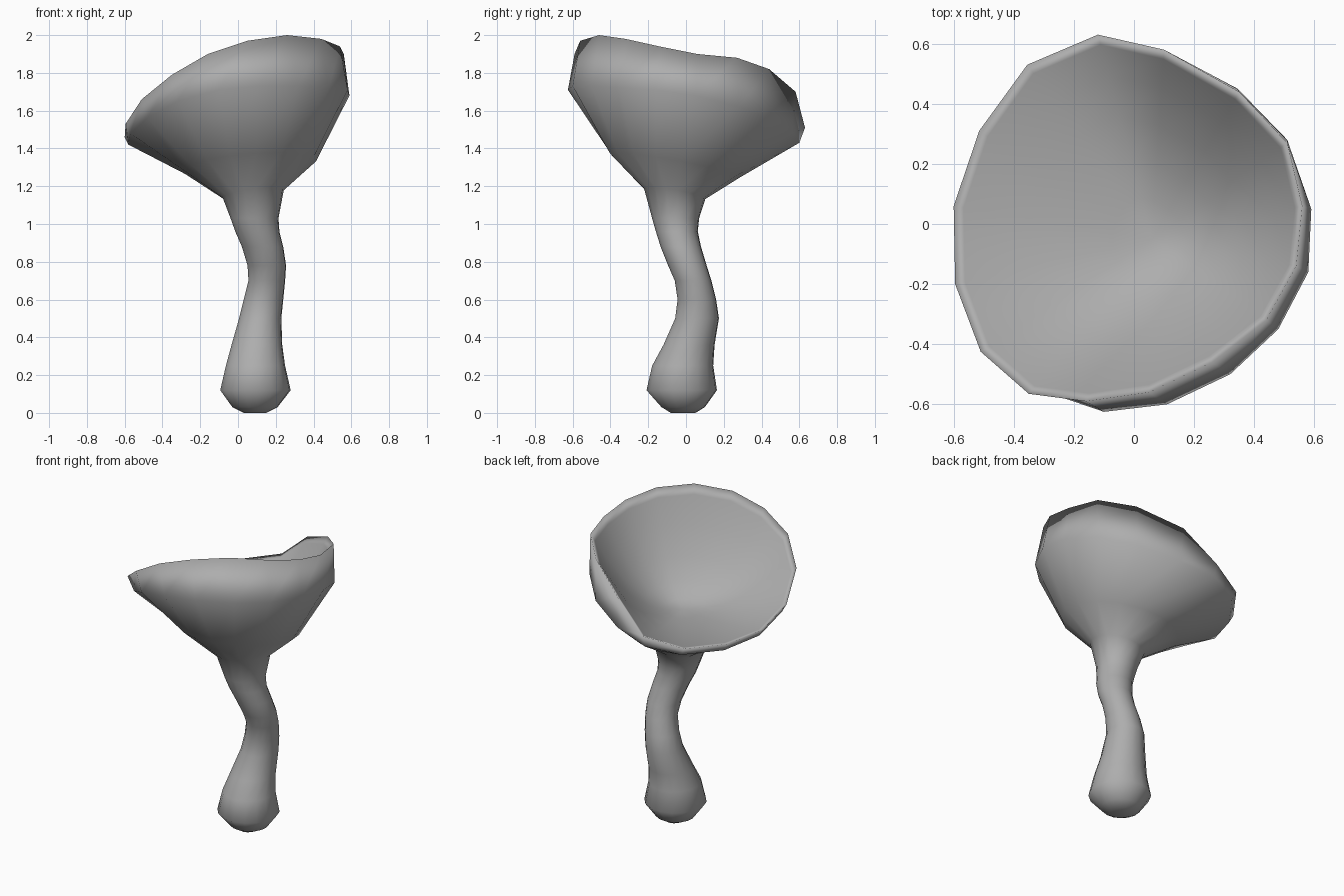
import bpy, bmesh, math

SIDES = 16
ANGLES = [math.radians(6 + 22.5 * i) for i in range(SIDES)]


def ring(cx, cy, z, rx, ry, sx=0.0, sy=0.0):
    """Elliptical ring lying on a plane with slopes sx, sy."""
    pts = []
    for a in ANGLES:
        dx, dy = rx * math.cos(a), ry * math.sin(a)
        pts.append((cx + dx, cy + dy, z + sx * dx + sy * dy))
    return pts


# Stem: x range, y range and height of each ring, bottom to top
STEM = [
    (0.03, 0.15, -0.08, 0.05, 0.0),
    (-0.03, 0.21, -0.13, 0.10, 0.03),
    (-0.095, 0.28, -0.21, 0.165, 0.12),
    (-0.065, 0.25, -0.18, 0.145, 0.25),
    (-0.035, 0.235, -0.12, 0.152, 0.36),
    (0.005, 0.23, -0.058, 0.175, 0.50),
    (0.03, 0.24, -0.045, 0.16, 0.60),
    (0.055, 0.25, -0.06, 0.135, 0.70),
    (0.05, 0.255, -0.095, 0.11, 0.78),
    (0.02, 0.24, -0.135, 0.08, 0.88),
    (-0.015, 0.22, -0.16, 0.063, 0.96),
    (-0.04, 0.215, -0.18, 0.07, 1.03),
]
rings = [ring((x0 + x1) / 2, (y0 + y1) / 2, z, (x1 - x0) / 2, (y1 - y0) / 2)
         for x0, x1, y0, y1, z in STEM]

# Underside of the cap: neck and flare
rings.append(ring(0.08, -0.06, 1.16, 0.163, 0.163, 0.13, -0.16))
rings.append(ring(0.06, -0.06, 1.31, 0.355, 0.345, 0.08, -0.18))

# Widest edge of the cap
EDGE = [
    (0.59, 0.05, 1.68), (0.51, 0.28, 1.62), (0.345, 0.45, 1.55), (0.11, 0.56, 1.48),
    (-0.12, 0.60, 1.43), (-0.33, 0.52, 1.40), (-0.49, 0.30, 1.39), (-0.58, 0.06, 1.42),
    (-0.57, -0.19, 1.48), (-0.48, -0.40, 1.56), (-0.32, -0.55, 1.65), (-0.10, -0.625, 1.71),
    (0.11, -0.60, 1.73), (0.32, -0.50, 1.73), (0.48, -0.35, 1.72), (0.58, -0.16, 1.71),
]
rings.append(EDGE)

# Wavy tilted lip
LIP = [
    (0.56, 0.06, 1.90), (0.51, 0.27, 1.88), (0.35, 0.44, 1.82), (0.10, 0.58, 1.70),
    (-0.12, 0.63, 1.51), (-0.355, 0.53, 1.45), (-0.515, 0.31, 1.44), (-0.60, 0.06, 1.46),
    (-0.595, -0.20, 1.53), (-0.51, -0.425, 1.66), (-0.35, -0.565, 1.79), (-0.16, -0.59, 1.90),
    (0.05, -0.56, 1.97), (0.26, -0.46, 2.00), (0.44, -0.32, 1.98), (0.54, -0.14, 1.94),
]
rings.append(LIP)

# Hollow bowl inside the cap
CX, CY, CZ = 0.06, -0.05, 1.38
for f in (0.95, 0.8, 0.6, 0.4, 0.2):
    rings.append([(CX + (x - CX) * f, CY + (y - CY) * f, CZ + (z - CZ) * f ** 2)
                  for x, y, z in LIP])

# Skin all rings into one continuous mushroom
bm = bmesh.new()
loops = [[bm.verts.new(p) for p in r] for r in rings]
for lo, hi in zip(loops, loops[1:]):
    for i in range(SIDES):
        j = (i + 1) % SIDES
        bm.faces.new((lo[i], lo[j], hi[j], hi[i]))
bm.faces.new(loops[0][::-1])
centre = bm.verts.new((CX, CY, CZ))
for i in range(SIDES):
    bm.faces.new((loops[-1][i], loops[-1][(i + 1) % SIDES], centre))
bmesh.ops.recalc_face_normals(bm, faces=bm.faces)
for face in bm.faces:
    face.smooth = True

mesh = bpy.data.meshes.new("mushroom")
bm.to_mesh(mesh)
bm.free()
grey = bpy.data.materials.new("grey")
grey.diffuse_color = (0.42, 0.42, 0.42, 1)
mesh.materials.append(grey)
bpy.context.collection.objects.link(bpy.data.objects.new("mushroom", mesh))
